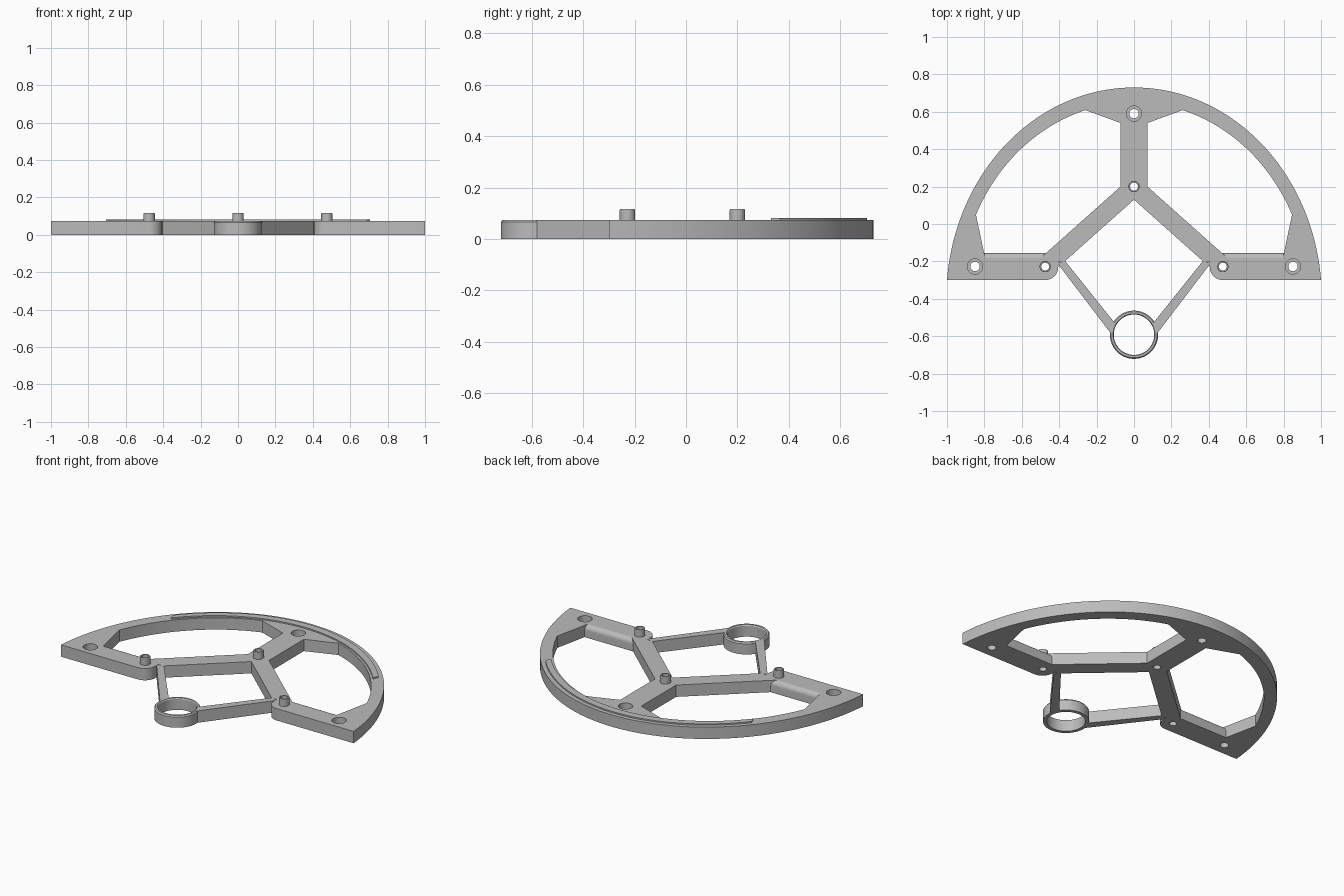
import bpy, bmesh, math
from mathutils import Matrix

cube = bpy.data.objects.get("Cube")
if cube:
    bpy.data.objects.remove(cube)

TOP = 0.073
GREY = (0.5, 0.5, 0.5, 1)
mat = bpy.data.materials.new("plain grey")
mat.use_nodes = True
mat.diffuse_color = GREY
mat.node_tree.nodes["Principled BSDF"].inputs["Base Color"].default_value = GREY


def finish(name, mesh):
    bm = bmesh.new()
    bm.from_mesh(mesh)
    bmesh.ops.remove_doubles(bm, verts=bm.verts, dist=0.0001)
    bmesh.ops.recalc_face_normals(bm, faces=bm.faces)
    bm.to_mesh(mesh)
    bm.free()
    mesh.materials.clear()
    mesh.materials.append(mat)
    ob = bpy.data.objects.new(name, mesh)
    bpy.context.collection.objects.link(ob)
    bpy.ops.object.select_all(action='DESELECT')
    ob.select_set(True)
    bpy.context.view_layer.objects.active = ob
    bpy.ops.object.shade_smooth_by_angle(angle=math.radians(30))
    return ob


def plate(name, loops, z0, z1):
    """Flat plate: filled outline with inner loops as holes."""
    cu = bpy.data.curves.new(name + "_outline", 'CURVE')
    cu.dimensions = '2D'
    cu.fill_mode = 'BOTH'
    cu.extrude = (z1 - z0) / 2
    for pts in loops:
        sp = cu.splines.new('POLY')
        sp.points.add(len(pts) - 1)
        for p, (x, y) in zip(sp.points, pts):
            p.co = (x, y, 0, 1)
        sp.use_cyclic_u = True
    tmp = bpy.data.objects.new(name + "_tmp", cu)
    bpy.context.collection.objects.link(tmp)
    deps = bpy.context.evaluated_depsgraph_get()
    mesh = bpy.data.meshes.new_from_object(tmp.evaluated_get(deps))
    bpy.data.objects.remove(tmp)
    mesh.transform(Matrix.Translation((0, 0, (z0 + z1) / 2)))
    return finish(name, mesh)


def lathe(name, profile, x, y, steps=40):
    """Closed (radius, z) profile turned around a vertical axis."""
    bm = bmesh.new()
    vs = [bm.verts.new((r, 0, z)) for r, z in profile]
    es = [bm.edges.new((vs[i - 1], vs[i])) for i in range(len(vs))]
    bmesh.ops.spin(bm, geom=vs + es, cent=(0, 0, 0), axis=(0, 0, 1),
                   angle=math.tau, steps=steps)
    bmesh.ops.translate(bm, verts=bm.verts, vec=(x, y, 0))
    mesh = bpy.data.meshes.new(name)
    bm.to_mesh(mesh)
    bm.free()
    return finish(name, mesh)


def oval(a, b, t0, t1, n):
    """Arc of the rim ellipse between two angles in radians."""
    ts = [t0 + (t1 - t0) * i / n for i in range(n + 1)]
    return [(a * math.cos(t), -0.4 + b * math.sin(t)) for t in ts]


def circle(x, y, r, n=32):
    return [(x + r * math.cos(math.tau * i / n), y + r * math.sin(math.tau * i / n))
            for i in range(n)]


def mirror(pts):
    return [(-x, y) for x, y in reversed(pts)]


screws = [(-0.85, -0.227), (0.85, -0.227), (0, 0.59)]
pegs = [(-0.475, -0.228), (0.475, -0.228), (0, 0.2)]

# Main frame: outer rim, bars with rounded ends, inner V
start = math.asin(0.1 / 1.13)
rim = oval(1.004, 1.13, start, math.pi - start, 80)
bar_end = [(-0.475 + 0.07 * math.sin(t), -0.23 - 0.07 * math.cos(t))
           for t in [math.pi / 2 * i / 8 for i in range(9)]]
left_side = bar_end + [(-0.405, -0.2), (-0.37, -0.2)]
outline = rim + left_side + [(0, 0.13)] + mirror(left_side)

# Side windows between the rim, spokes and bars
t0 = math.acos(0.845 / 0.935)
t1 = math.acos(0.26 / 0.935)
window = oval(0.935, 1.05, t0, t1, 30) + [
    (0.072, 0.54), (0.072, 0.2), (0.504, -0.185), (0.795, -0.185)]

holes = [circle(x, y, 0.041) for x, y in screws] + [circle(x, y, 0.028) for x, y in pegs]
plate("frame", [outline, window, mirror(window)] + holes, 0, TOP)

# Raised strip along the rim
e = math.acos(0.705 / 0.978)
f = math.acos(0.69 / 0.953)
strip = oval(0.978, 1.105, e, math.pi - e, 60) + oval(0.953, 1.06, math.pi - f, f, 60)
plate("rim_ridge", [strip], TOP - 0.005, TOP + 0.008)

# Rounded inner edges of the two bars
R = 0.03
edge = [(-0.2, 0), (-0.155, 0)] + [
    (-0.155 - R + R * math.cos(t), TOP - R + R * math.sin(t))
    for t in [math.pi / 2 * i / 8 for i in range(9)]] + [(-0.2, TOP)]
for side, name in ((-1, "right"), (1, "left")):
    bm = bmesh.new()
    face = bm.faces.new([bm.verts.new((side * 0.47, y, z)) for y, z in edge])
    ext = bmesh.ops.extrude_face_region(bm, geom=[face])
    bmesh.ops.translate(bm, vec=(side * 0.335, 0, 0),
                        verts=[g for g in ext["geom"] if isinstance(g, bmesh.types.BMVert)])
    mesh = bpy.data.meshes.new(name + "_bar_edge")
    bm.to_mesh(mesh)
    bm.free()
    finish(name + "_bar_edge", mesh)

# Thin arms and the ring they hold
arm = [(0.41, -0.21), (0.37, -0.195), (0.102, -0.53), (0.124, -0.585)]
plate("left_arm", [arm], 0, TOP)
plate("right_arm", [mirror(arm)], 0, TOP)
lathe("ring", [(0.108, 0), (0.129, 0), (0.129, TOP - 0.008), (0.123, TOP),
               (0.112, TOP), (0.108, TOP - 0.006)], 0, -0.592, 64)

# Hollow pegs and recessed screw seats
for i, (x, y) in enumerate(pegs):
    lathe(f"peg_{i + 1}", [(0.021, 0), (0.03, 0), (0.03, 0.113), (0.028, 0.116),
                           (0.021, 0.116)], x, y)
for i, (x, y) in enumerate(screws):
    lathe(f"screw_seat_{i + 1}", [(0.025, 0), (0.042, 0), (0.042, 0.035), (0.025, 0.035)], x, y)
